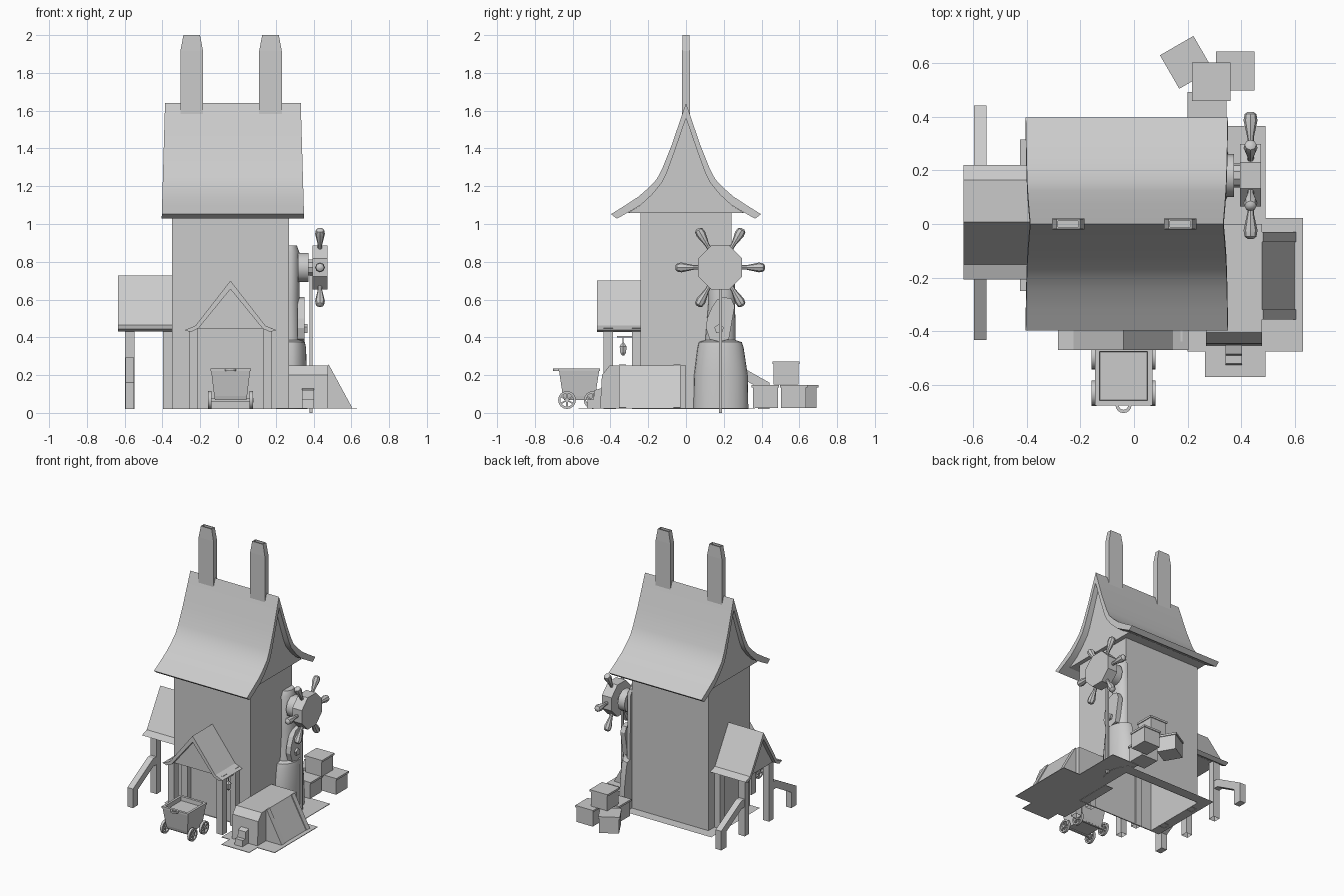
import bpy, bmesh, math
from mathutils import Vector, Matrix

if "Cube" in bpy.data.objects:
    bpy.data.objects.remove(bpy.data.objects["Cube"])

stone = bpy.data.materials.new("plain_grey")
stone.diffuse_color = (0.6, 0.6, 0.6, 1)
stone.use_nodes = True
stone.node_tree.nodes["Principled BSDF"].inputs["Base Color"].default_value = stone.diffuse_color


def finish(name, bm, smooth=None):
    bmesh.ops.recalc_face_normals(bm, faces=bm.faces)
    me = bpy.data.meshes.new(name)
    bm.to_mesh(me)
    bm.free()
    me.materials.append(stone)
    if smooth:
        for p in me.polygons:
            p.use_smooth = True
        me.set_sharp_from_angle(angle=math.radians(smooth))
    ob = bpy.data.objects.new(name, me)
    bpy.context.collection.objects.link(ob)
    return ob


def loft(name, rings, smooth=None, caps=(True, True)):
    """Skin a list of equal-length point rings."""
    bm = bmesh.new()
    vs = [[bm.verts.new(p) for p in r] for r in rings]
    n = len(rings[0])
    for a, b in zip(vs, vs[1:]):
        for i in range(n):
            j = (i + 1) % n
            bm.faces.new((a[i], a[j], b[j], b[i]))
    if caps[0]:
        bm.faces.new(vs[0])
    if caps[1]:
        bm.faces.new(vs[-1])
    return finish(name, bm, smooth)


def prism(name, pts, axis, a, b, smooth=None, taper=None):
    """Extrude a 2D outline: axis x uses (y, z), axis y uses (x, z)."""
    def at(t, p):
        if axis == 'x':
            return (taper(t, p[1]) if taper else t, p[0], p[1])
        return (p[0], t, p[1])
    return loft(name, [[at(t, p) for p in pts] for t in (a, b)], smooth)


def rect(x0, x1, y0, y1, z):
    return [(x0, y0, z), (x1, y0, z), (x1, y1, z), (x0, y1, z)]


def box(name, x0, x1, y0, y1, z0, z1, caps=(True, True)):
    return loft(name, [rect(x0, x1, y0, y1, z0), rect(x0, x1, y0, y1, z1)], None, caps)


def disc(name, x0, x1, y, z, r, n, turn=0.0, smooth=None):
    pts = [(y + r * math.cos(turn + math.tau * i / n), z + r * math.sin(turn + math.tau * i / n)) for i in range(n)]
    return prism(name, pts, 'x', x0, x1, smooth)


def mirrored(half, c=0.0):
    """Half outline from apex outwards, mirrored about c."""
    return [(c - u, z) for u, z in reversed(half)] + [(c + u, z) for u, z in half[1:]]


def roof_outline(outer, inner, c=0.0):
    return mirrored(outer, c) + mirrored(inner, c)[::-1]


# Main house, open underneath
box("house_body", -0.35, 0.27, -0.24, 0.24, 0.02, 1.06, (False, True))
outer = [(0, 1.64), (0.075, 1.42), (0.125, 1.295), (0.155, 1.237), (0.2, 1.19), (0.25, 1.146), (0.32, 1.1), (0.397, 1.052)]
inner = [(0, 1.56), (0.06, 1.385), (0.1, 1.275), (0.125, 1.222), (0.18, 1.155), (0.24, 1.1), (0.3, 1.065), (0.366, 1.028)]
prism("main_roof", roof_outline(outer, inner), 'x', -0.404, 0.35, 35,
      lambda x, z: -0.027 + (x + 0.027) * (1 - 0.077 * (z - 1.03)))
prism("attic_gable", mirrored(inner[:6] + [(0.31, 1.057)]), 'x', -0.365, 0.3)

# Chimneys with hollow tops
for cx in (-0.245, 0.172):
    loft("chimney", [rect(cx - w, cx + w, -d, d, z) for w, d, z in (
        (0.06, 0.02, 1.58), (0.06, 0.02, 1.915), (0.044, 0.018, 2.0),
        (0.038, 0.012, 2.0), (0.038, 0.012, 1.9))])

# Front porch
p_out = [(0, 0.70), (0.185, 0.462), (0.243, 0.438)]
p_in = [(0, 0.655), (0.17, 0.447), (0.21, 0.428)]
prism("front_porch_roof", roof_outline(p_out, p_in, -0.04), 'y', -0.47, -0.235)
prism("front_porch_gable", mirrored([(0, 0.66), (0.172, 0.447)], -0.04), 'y', -0.44, -0.235)
for x0 in (-0.26, 0.133):
    for y0 in (-0.438, -0.285):
        box("front_porch_post", x0, x0 + 0.048, y0, y0 + 0.052, 0.02, 0.45, (False, True))

# Side porch
s_out = [(0, 0.728), (0.157, 0.465), (0.213, 0.445)]
s_in = [(0, 0.68), (0.142, 0.45), (0.183, 0.43)]
prism("side_porch_roof", roof_outline(s_out, s_in, 0.007), 'x', -0.635, -0.34)
prism("side_porch_gable", mirrored([(0, 0.685), (0.144, 0.448)], 0.007), 'x', -0.605, -0.34)
for x0 in (-0.597, -0.398):
    for y0 in (-0.16, 0.122):
        box("side_porch_post", x0, x0 + 0.05, y0, y0 + 0.05, 0.02, 0.45, (False, True))

# Sloping rails beside the side porch
for s in (-1, 1):
    path = [(0.437, 0.02), (0.437, 0.16), (0.2, 0.293), (0.15, 0.293), (0.15, 0.235), (0.2, 0.235), (0.375, 0.135), (0.375, 0.02)]
    rail = [(s * u + 0.005, z) for u, z in path]
    prism("side_rail", rail, 'x', -0.595, -0.55)

# Ground plates: a ring around the house and patches near the sheds
loft("house_ground_ring", [rect(-0.425, 0.345, -0.25, 0.315, 0.022), rect(-0.35, 0.27, -0.24, 0.24, 0.022)],
     None, (False, False))
for x0, x1, y0, y1 in ((0.2, 0.63, -0.475, 0.022), (0.265, 0.49, -0.57, -0.475), (0.27, 0.49, 0.022, 0.365)):
    box("ground_plate", x0, x1, y0, y1, 0.022, 0.026)

# Low shed with chamfered front and a sloped hatch
prism("shed", [(-0.455, 0.026), (-0.445, 0.2), (-0.405, 0.25), (0, 0.25), (0, 0.026)], 'x', 0.268, 0.476)
prism("shed_slope", [(0.476, 0.25), (0.598, 0.026), (0.476, 0.026)], 'y', -0.355, -0.03)
for y0 in (-0.355, -0.067):
    prism("hatch_rail", [(0.476, 0.256), (0.482, 0.253), (0.604, 0.028), (0.596, 0.026), (0.476, 0.245)],
          'y', y0, y0 + 0.037)
prism("shed_step", [(-0.525, 0.026), (-0.52, 0.07), (-0.49, 0.07), (-0.485, 0.12), (-0.45, 0.13), (-0.45, 0.026)],
      'x', 0.34, 0.402)

# Furnace stack against the right wall
def ring(rx, ry, cy, z, n=14):
    return [(0.27 + rx * math.sin(math.pi * i / n), cy + ry * math.cos(math.pi * i / n), z) for i in range(n + 1)]


loft("stack", [ring(*r) for r in (
    (0.097, 0.145, 0.185, 0.02), (0.096, 0.142, 0.185, 0.2), (0.09, 0.122, 0.183, 0.345),
    (0.084, 0.113, 0.182, 0.375), (0.062, 0.08, 0.182, 0.385), (0.055, 0.07, 0.19, 0.6),
    (0.055, 0.07, 0.185, 0.85), (0.042, 0.052, 0.185, 0.885))], 40)

# Crank arm and its pin
prism("crank_arm", [(0.105, 0.45), (0.112, 0.5), (0.137, 0.56), (0.165, 0.6), (0.2, 0.613), (0.24, 0.605),
                    (0.258, 0.565), (0.227, 0.39), (0.18, 0.376), (0.125, 0.39)], 'x', 0.315, 0.352)
disc("crank_pin", 0.35, 0.367, 0.175, 0.445, 0.026, 5, 0.3)
box("connecting_rod", 0.378, 0.394, 0.176, 0.19, 0.0, 0.77)

# Spoked wheel with six handles
WY, WZ = 0.181, 0.77
disc("wheel_drum", 0.395, 0.473, WY, WZ, 0.126, 8, math.pi / 8)
disc("wheel_flange", 0.372, 0.395, WY, WZ, 0.045, 10)
disc("wheel_bearing", 0.318, 0.372, WY, WZ, 0.08, 10, 0, 40)
for k in range(6):
    a = math.pi * k / 3
    d = Vector((0, math.cos(a), math.sin(a)))
    side = Vector((0, -math.sin(a), math.cos(a)))
    rings = []
    for r, w in ((0.1, 0.012), (0.14, 0.012), (0.205, 0.026), (0.228, 0.022), (0.237, 0.01)):
        c = Vector((0.434, WY, WZ)) + d * r
        rings.append([c + Vector((1, 0, 0)) * w * math.cos(t * math.tau / 8) + side * w * math.sin(t * math.tau / 8)
                      for t in range(8)])
    loft("wheel_handle", rings, 40)

# Stacked crates with lids
for cx, cy, z, turn in ((0.195, 0.602, 0.026, 30), (0.377, 0.57, 0.026, 0), (0.272, 0.42, 0.026, 0), (0.288, 0.53, 0.15, 0)):
    h = 0.066
    ob = loft("crate", [rect(-w, w, -w, w, zz) for w, zz in (
        (h, 0), (h, 0.108), (h + 0.006, 0.108), (h + 0.006, 0.122))])
    ob.matrix_world = Matrix.Translation((cx, cy, z)) @ Matrix.Rotation(math.radians(turn), 4, 'Z')

# Mine cart: tapered open tub, rim, axles and spoked wheels
CX, CY = -0.039, -0.566
loft("cart_tub", [rect(CX - w, CX + w, CY - d, CY + d, z) for w, d, z in (
    (0.083, 0.08, 0.068), (0.087, 0.086, 0.09), (0.103, 0.106, 0.222), (0.107, 0.11, 0.222), (0.107, 0.11, 0.235),
    (0.09, 0.092, 0.235), (0.088, 0.09, 0.205))])
for wy in (-0.63, -0.494):
    box("cart_axle", -0.15, 0.072, wy - 0.007, wy + 0.007, 0.061, 0.075)
    for x0 in (-0.158, 0.062):
        n, r0, r1 = 16, 0.047, 0.035
        sect = ((x0, r0), (x0 + 0.018, r0), (x0 + 0.018, r1), (x0, r1), (x0, r0))
        loft("cart_wheel_rim", [[(x, wy + r * math.cos(math.tau * i / n), 0.068 + r * math.sin(math.tau * i / n))
                                 for i in range(n)] for x, r in sect], 40, (False, False))
        disc("cart_wheel_hub", x0 - 0.001, x0 + 0.019, wy, 0.068, 0.012, 8)
        for k in range(3):
            ob = box("cart_wheel_spokes", -0.005, 0.005, -0.004, 0.004, -0.038, 0.038)
            ob.matrix_world = Matrix.Translation((x0 + 0.009, wy, 0.068)) @ Matrix.Rotation(k * math.pi / 3, 4, 'X')

# Cart hitch: half ring at the front
arc = [math.pi * i / 8 for i in range(9)]
hitch = [(CX - r * math.cos(a), -0.674 - r * math.sin(a)) for r, s in ((0.03, 1), (0.018, -1)) for a in arc[::s]]
loft("cart_hitch", [[(x, y, z) for x, y in hitch] for z in (0.222, 0.234)])

# Lantern hanging under the porch
box("lantern_bracket", 0.15, 0.162, -0.365, -0.28, 0.398, 0.407)
box("lantern_chain", 0.154, 0.158, -0.335, -0.331, 0.365, 0.4)
loft("lantern", [[(0.156 + r * math.cos(math.tau * i / 6), -0.333 + r * math.sin(math.tau * i / 6), z) for i in range(6)]
                 for r, z in ((0.008, 0.305), (0.018, 0.32), (0.021, 0.352), (0.012, 0.364), (0.004, 0.372))])
